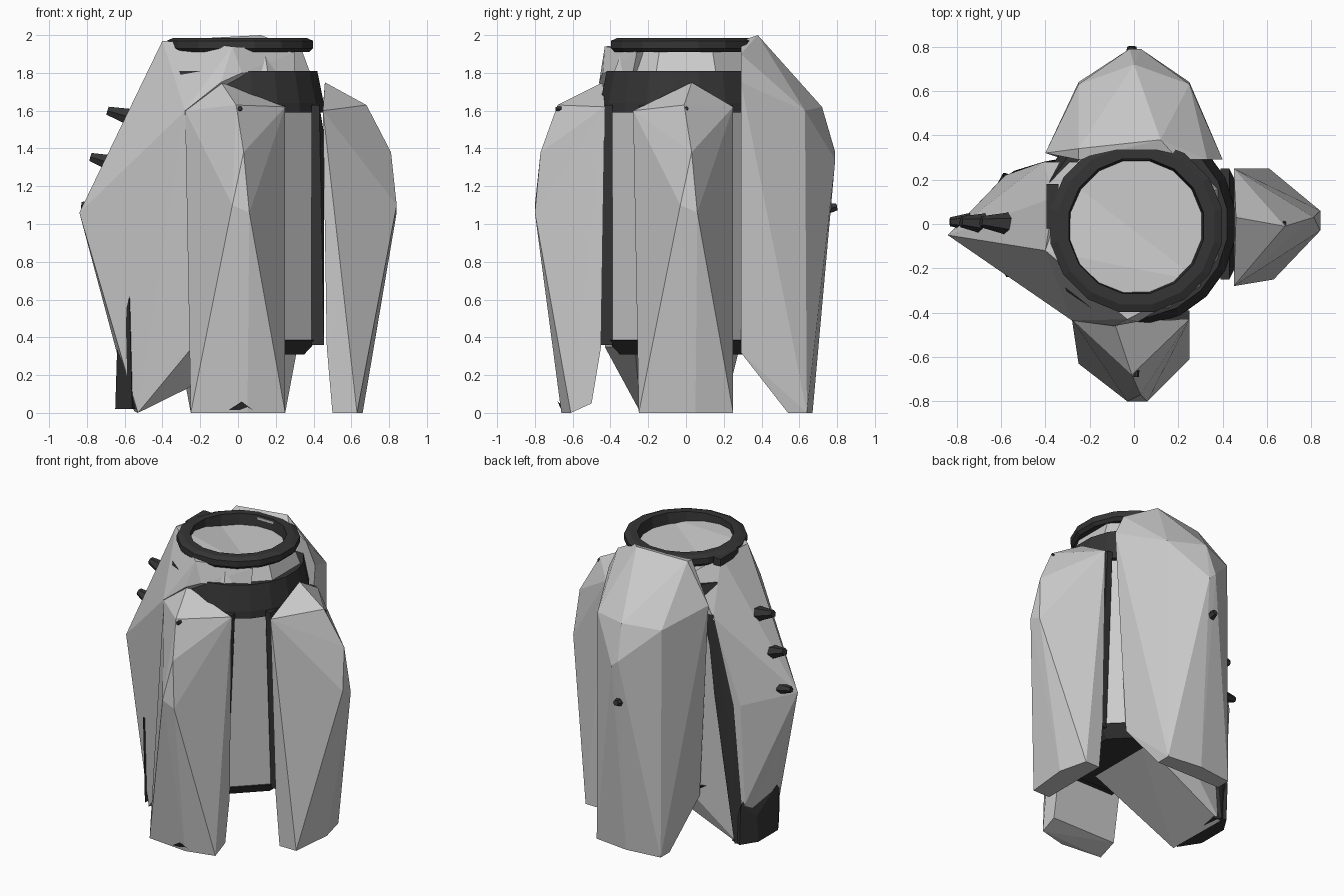
import bpy, bmesh, math
from mathutils import Vector

dark = bpy.data.materials.new("dark")
dark.diffuse_color = (0.035, 0.035, 0.035, 1)


def finish(name, bm, mat=None):
    bmesh.ops.recalc_face_normals(bm, faces=bm.faces)
    me = bpy.data.meshes.new(name)
    bm.to_mesh(me)
    bm.free()
    ob = bpy.data.objects.new(name, me)
    bpy.context.collection.objects.link(ob)
    if mat:
        me.materials.append(mat)
    return ob


def hull(name, pts, mat=None):
    bm = bmesh.new()
    for p in pts:
        bm.verts.new(p)
    bmesh.ops.convex_hull(bm, input=bm.verts)
    junk = [v for v in bm.verts if not v.link_faces]
    bmesh.ops.delete(bm, geom=junk, context='VERTS')
    return finish(name, bm, mat)


def lathe(name, profile, sides, mat=None, closed=True, center=(0, 0)):
    bm = bmesh.new()
    rings = []
    for i in range(sides):
        a = 2 * math.pi * (i + 0.5) / sides
        rings.append([bm.verts.new((center[0] + r * math.cos(a),
                                    center[1] + r * math.sin(a), z)) for r, z in profile])
    n = len(profile)
    for i in range(sides):
        p, q = rings[i], rings[(i + 1) % sides]
        for j in range(n if closed else n - 1):
            k = (j + 1) % n
            bm.faces.new((p[j], q[j], q[k], p[k]))
    if not closed:
        bm.faces.new([r[0] for r in rings])
        bm.faces.new([r[-1] for r in rings])
    return finish(name, bm, mat)


def spike(name, base, tip, r0, r1):
    base, tip = Vector(base), Vector(tip)
    q = (tip - base).to_track_quat('Z', 'Y')
    pts = []
    for c, r in ((base, r0), (tip, r1)):
        for i in range(6):
            a = i * math.pi / 3
            pts.append(c + q @ Vector((r * math.cos(a), r * math.sin(a), 0)))
    return hull(name, pts, dark)


# Central rock core with its dark base
lathe("core", [(0.44, 0.38), (0.45, 1.6), (0.43, 1.76), (0.37, 1.91)], 8, closed=False)
lathe("core_base", [(0.38, 0.31), (0.455, 0.385)], 8, dark, closed=False)

# Dark band and rim
lathe("upper_band", [(0.462, 1.59), (0.46, 1.64), (0.425, 1.81), (0.37, 1.81), (0.37, 1.59)], 20, dark)
lathe("top_rim", [(0.375, 1.91), (0.395, 1.93), (0.395, 1.97), (0.36, 1.985),
                  (0.31, 1.985), (0.30, 1.91)], 16, dark, center=(0.01, -0.01))

# Dark posts behind the two small plates, widening into the band
for name, a in (("front", 0), ("right", math.pi / 2)):
    pts = []
    for w, z in ((0.19, 0.36), (0.20, 1.48), (0.25, 1.63)):
        for s in (-1, 1):
            for d in (0.39, 0.455 if z < 1.6 else 0.43):
                x, y = s * w, -d
                pts.append((x * math.cos(a) - y * math.sin(a),
                            x * math.sin(a) + y * math.cos(a), z))
    hull(name + "_post", pts, dark)


# Two smaller plates, front and right: (sideways, outward, height)
def small_plate(name, peak, right=False):
    pts = [(-0.28, 0.43, 1.6), (0.25, 0.43, 1.62), (peak, 0.44, 1.75),
           (-0.01, 0.68, 1.63), (0.03, 0.77, 1.38), (-0.03, 0.80, 1.1),
           (0.06, 0.80, 1.06), (-0.25, 0.63, 0), (0.25, 0.61, 0), (0.05, 0.66, 0),
           (-0.25, 0.50, 0.05), (0.25, 0.50, 0.05), (-0.25, 0.45, 0.35), (0.25, 0.45, 0.35)]
    if right:
        return hull(name, [(d + 0.04 * (d > 0.75) + 0.02 * (d < 0.47), s, z - 0.05 * (0 < z < 0.1))
                           for s, d, z in pts])
    return hull(name, [(s, -d, z) for s, d, z in pts])


small_plate("front_plate", -0.09)
small_plate("right_plate", 0.03, True)

# Tall back plate
hull("back_plate", [(-0.25, 0.29, 1.97), (0.20, 0.29, 1.97), (-0.25, 0.34, 1.98), (0.12, 0.38, 2.0),
                    (0.33, 0.29, 1.9), (-0.40, 0.32, 1.7), (0.40, 0.29, 1.75),
                    (-0.25, 0.63, 1.6), (0.25, 0.63, 1.6),
                    (0, 0.72, 1.62), (-0.02, 0.79, 1.38), (0.03, 0.79, 1.34),
                    (-0.31, 0.29, 0.32), (0.31, 0.29, 0.32),
                    (-0.25, 0.54, 0), (0.25, 0.54, 0), (-0.25, 0.64, 0), (0.25, 0.64, 0),
                    (0, 0.67, 0)])

# Tall left plate, its underside sloping up below the core
hull("left_plate", [(-0.40, -0.12, 1.97), (-0.36, 0.12, 1.96), (-0.25, 0.28, 1.88),
                    (-0.28, -0.435, 1.6), (-0.41, 0.28, 1.6), (-0.84, -0.05, 1.06),
                    (-0.58, 0.22, 1.0), (-0.53, -0.24, 0), (-0.55, 0.2, 0.01),
                    (-0.61, -0.05, 0.2), (-0.60, 0.2, 0.3), (-0.24, -0.43, 0.35),
                    (0.18, -0.27, 0.35), (0.18, 0.25, 0.35), (-0.22, 0.28, 0.33)])
# Faceted shoulder wrapping the front below the rim
hull("shoulder", [(-0.28, -0.435, 1.6), (-0.03, -0.43, 1.94), (-0.40, -0.12, 1.97),
                  (-0.09, -0.46, 1.75), (0.02, -0.44, 1.8), (0.30, -0.26, 1.91), (0.30, -0.28, 1.81),
                  (-0.3, 0.2, 1.91), (-0.2, 0.1, 1.6), (-0.1, -0.35, 1.6)])

# Dark foot and side strip on the left plate
hull("left_foot", [(-0.65, -0.1, 0.02), (-0.65, 0.12, 0.02), (-0.56, -0.24, 0.02), (-0.58, 0.23, 0.02),
                   (-0.64, -0.1, 0.34), (-0.64, 0.12, 0.2), (-0.575, -0.24, 0.62),
                   (-0.59, 0.23, 0.3), (-0.5, 0.2, 0.02)], dark)
hull("left_strip", [(-0.54, 0.23, 0.02), (-0.60, 0.2, 0.02), (-0.52, 0.18, 0.02),
                    (-0.49, 0.255, 1.0), (-0.54, 0.24, 1.0), (-0.45, 0.2, 1.0),
                    (-0.36, 0.29, 1.62), (-0.41, 0.28, 1.62), (-0.34, 0.28, 1.55)], dark)
# Dark clip under the rim
hull("rim_clip", [(x, y, z) for x in (-0.395, -0.34) for y in (-0.02, 0.18) for z in (1.92, 1.97)], dark)

# Studs and spikes
spike("left_spike_1", (-0.55, 0.0, 1.56), (-0.69, 0.01, 1.60), 0.055, 0.025)
spike("left_spike_2", (-0.66, 0.0, 1.32), (-0.78, 0.01, 1.355), 0.05, 0.025)
spike("left_spike_3", (-0.74, 0.01, 1.09), (-0.83, 0.01, 1.10), 0.04, 0.02)
spike("back_spike", (-0.01, 0.74, 1.08), (-0.01, 0.80, 1.09), 0.035, 0.02)
spike("front_stud", (0.01, -0.66, 1.61), (0.01, -0.69, 1.61), 0.014, 0.012)
spike("right_stud", (0.65, 0, 1.61), (0.685, 0, 1.61), 0.014, 0.012)
hull("front_toe", [(-0.05, -0.66, 0.015), (0.08, -0.655, 0.015), (0.02, -0.68, 0.06),
                   (0.02, -0.62, 0.015)], dark)
